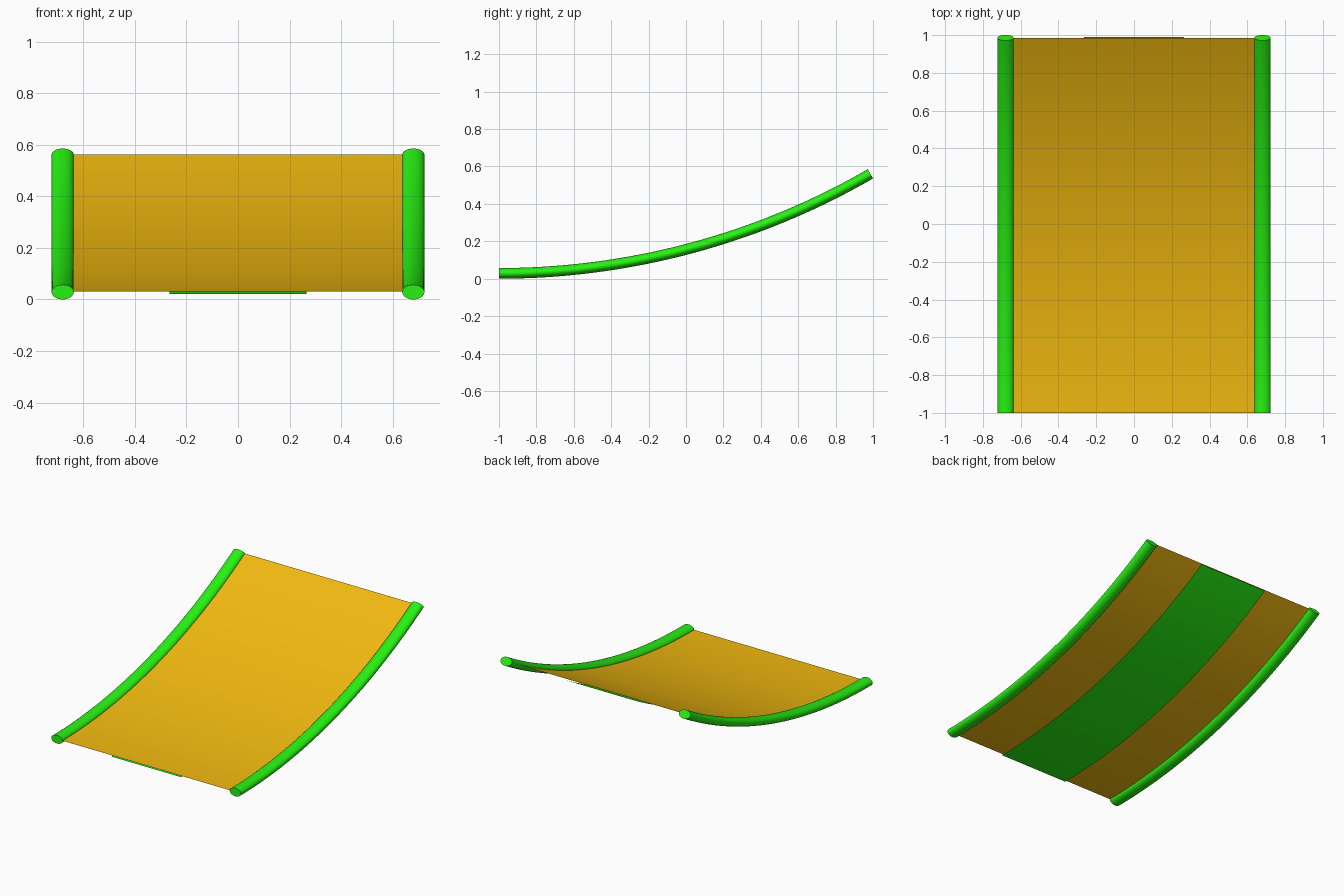
import bpy, bmesh
from math import sin, cos, pi, radians

if "Cube" in bpy.data.objects:
    bpy.data.objects.remove(bpy.data.objects["Cube"])

R = 3.972            # bend radius of the mat
SWEEP = radians(30)  # bend angle
BASE = 0.0285        # height of the tube centre line at the front
STEPS = 40


def material(name, rgb):
    m = bpy.data.materials.new(name)
    m.diffuse_color = (*rgb, 1)
    m.use_nodes = True
    m.node_tree.nodes["Principled BSDF"].inputs["Base Color"].default_value = m.diffuse_color
    return m


def bent(x, n, t):
    """Point at sideways x and normal offset n, at angle t along the bend."""
    return (x, -1 + (R - n) * sin(t), BASE + R - (R - n) * cos(t))


def sweep(name, profile, mat, closed):
    """Sweep an (x, normal) profile along the bend; closed profiles get end caps."""
    bm = bmesh.new()
    rows = [[bm.verts.new(bent(x, n, SWEEP * i / STEPS)) for x, n in profile]
            for i in range(STEPS + 1)]
    k = len(profile)
    for a, b in zip(rows, rows[1:]):
        for j in range(k if closed else k - 1):
            bm.faces.new((a[j], a[(j + 1) % k], b[(j + 1) % k], b[j]))
    if closed:
        bm.faces.new(rows[0][::-1])
        bm.faces.new(rows[-1])
        bmesh.ops.recalc_face_normals(bm, faces=bm.faces)
    me = bpy.data.meshes.new(name)
    bm.to_mesh(me)
    bm.free()
    me.materials.append(mat)
    ob = bpy.data.objects.new(name, me)
    bpy.context.collection.objects.link(ob)
    bpy.ops.object.select_all(action='DESELECT')
    ob.select_set(True)
    bpy.context.view_layer.objects.active = ob
    bpy.ops.object.shade_smooth_by_angle(angle=radians(35))
    return ob


orange = material("orange", (0.89, 0.49, 0.005))
green = material("green", (0.02, 0.89, 0.006))

# main curved sheet
sweep("curved_sheet", [(-0.68, 0.002), (0.68, 0.002)], orange, False)

# centre strip just beneath the sheet
sweep("underside_strip", [(-0.265, -0.0075), (0.265, -0.0075)], green, False)

# flattened edge tubes
for side, name in ((-1, "left_edge_tube"), (1, "right_edge_tube")):
    ellipse = [(side * 0.68 + 0.043 * cos(2 * pi * j / 32), 0.0285 * sin(2 * pi * j / 32))
               for j in range(32)]
    sweep(name, ellipse, green, True)
